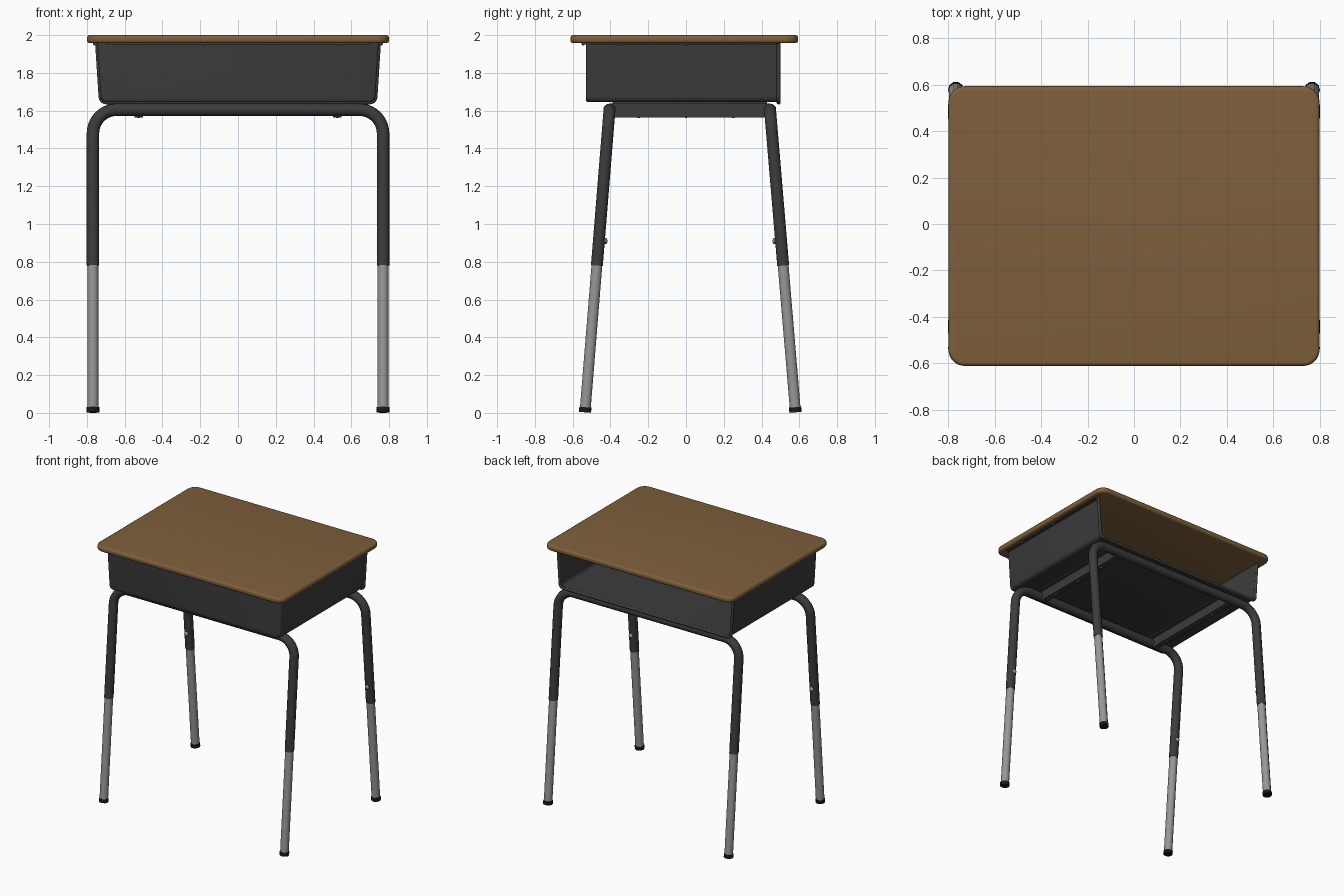
import bpy, bmesh, math
from mathutils import Vector

cube = bpy.data.objects.get("Cube")
if cube:
    bpy.data.objects.remove(cube, do_unlink=True)


def material(name, r, g, b):
    m = bpy.data.materials.new(name)
    m.use_nodes = True
    m.diffuse_color = (r, g, b, 1)
    m.node_tree.nodes["Principled BSDF"].inputs["Base Color"].default_value = (r, g, b, 1)
    return m


WOOD = material("brown laminate", 0.21, 0.115, 0.046)
STEEL = material("dark painted steel", 0.045, 0.045, 0.045)
CHROME = material("grey metal", 0.31, 0.31, 0.31)
RUBBER = material("black rubber", 0.01, 0.01, 0.01)


def finish(obj, mat, angle=40):
    obj.data.materials.clear()
    obj.data.materials.append(mat)
    bpy.ops.object.select_all(action="DESELECT")
    obj.select_set(True)
    bpy.context.view_layer.objects.active = obj
    bpy.ops.object.shade_smooth_by_angle(angle=math.radians(angle))
    return obj


def from_bmesh(name, bm, mat):
    bmesh.ops.recalc_face_normals(bm, faces=bm.faces)
    mesh = bpy.data.meshes.new(name)
    bm.to_mesh(mesh)
    bm.free()
    obj = bpy.data.objects.new(name, mesh)
    bpy.context.collection.objects.link(obj)
    return finish(obj, mat)


def box(name, low, high, mat):
    bm = bmesh.new()
    bmesh.ops.create_cube(bm, size=1)
    low, high = Vector(low), Vector(high)
    for v in bm.verts:
        v.co = (low + high) / 2 + v.co * (high - low)
    return from_bmesh(name, bm, mat)


def tube(name, points, radius, mat):
    curve = bpy.data.curves.new(name, "CURVE")
    curve.dimensions = "3D"
    curve.bevel_depth = radius
    curve.bevel_resolution = 3
    curve.use_fill_caps = True
    spline = curve.splines.new("POLY")
    spline.points.add(len(points) - 1)
    for p, co in zip(spline.points, points):
        p.co = (*co, 1)
    temp = bpy.data.objects.new(name + "_path", curve)
    bpy.context.collection.objects.link(temp)
    bpy.context.view_layer.update()
    mesh = bpy.data.meshes.new_from_object(
        temp.evaluated_get(bpy.context.evaluated_depsgraph_get()))
    bpy.data.objects.remove(temp, do_unlink=True)
    obj = bpy.data.objects.new(name, mesh)
    bpy.context.collection.objects.link(obj)
    return finish(obj, mat, 50)


def screw(name, centre, axis, radius=0.014):
    bm = bmesh.new()
    bmesh.ops.create_uvsphere(bm, u_segments=12, v_segments=6, radius=radius)
    bmesh.ops.scale(bm, vec=(1, 1, 0.7), verts=bm.verts)
    turn = Vector((0, 0, 1)).rotation_difference(Vector(axis)).to_matrix()
    bmesh.ops.rotate(bm, matrix=turn, verts=bm.verts)
    bmesh.ops.translate(bm, vec=centre, verts=bm.verts)
    return from_bmesh(name, bm, CHROME)


def arc(cx, cz, r, start, end, steps=8):
    for i in range(steps + 1):
        a = math.radians(start + (end - start) * i / steps)
        yield cx + r * math.cos(a), cz + r * math.sin(a)


# Tabletop: rounded corners, then softened edges
HX, FRONT, BACK = 0.80, -0.612, 0.594
bm = bmesh.new()
R = 0.07
outline = []
for cx, cy, a in ((HX - R, BACK - R, 0), (R - HX, BACK - R, 90),
                  (R - HX, FRONT + R, 180), (HX - R, FRONT + R, 270)):
    outline += arc(cx, cy, R, a, a + 90)
face = bm.faces.new([bm.verts.new((x, y, 1.957)) for x, y in outline])
top = bmesh.ops.extrude_face_region(bm, geom=[face])["geom"]
bmesh.ops.translate(bm, vec=(0, 0, 0.043), verts=[v for v in top if isinstance(v, bmesh.types.BMVert)])
rims = [e for e in bm.edges if abs(e.verts[0].co.z - e.verts[1].co.z) < 0.001]
bmesh.ops.bevel(bm, geom=rims, offset=0.016, segments=4, profile=0.5, affect="EDGES")
from_bmesh("tabletop", bm, WOOD)


# Book box: tapered U-shaped shell with a closed front and open back
def u_profile(grow=0.0):
    top_x, low_x, low_z, r = 0.745 + grow, 0.727 + grow, 1.645 - grow, 0.03
    right = [(top_x, 1.957)] + list(arc(low_x - r, low_z + r, r, 0, -90, 5))
    return right + [(-x, z) for x, z in reversed(right)]


Y0, Y1, WALL = -0.53, 0.49, 0.01
bm = bmesh.new()
outer, inner = u_profile(), u_profile(-WALL)


def ring(profile, y):
    return [bm.verts.new((x, y, z)) for x, z in profile]


# front edge is rounded in by a smaller first ring
rings = [ring(inner, Y0), ring(u_profile(-0.003), Y0 + 0.004), ring(outer, Y0 + 0.012),
         ring(outer, Y1), ring(inner, Y1), ring(inner, Y0 + WALL)]
for a, b in zip(rings, rings[1:]):
    for i in range(len(a) - 1):
        bm.faces.new((a[i], a[i + 1], b[i + 1], b[i]))
bm.faces.new(rings[0])
bm.faces.new(rings[-1])
from_bmesh("book_box", bm, STEEL)
tube("book_box_rolled_rim", [(x, Y1, z) for x, z in u_profile(0.001)], 0.011, STEEL)

# Mounting flanges under the tabletop, with screws
for side, s in (("left", 1), ("right", -1)):
    box(side + "_top_flange", (min(s * 0.735, s * 0.768), Y0 + 0.02, 1.95),
        (max(s * 0.735, s * 0.768), Y1 - 0.01, 1.958), STEEL)
    for i, y in enumerate((-0.35, 0.0, 0.35)):
        screw(f"{side}_flange_screw_{i}", (s * 0.759, y, 1.95), (0, 0, -1), 0.007)
box("front_top_flange", (-0.70, -0.552, 1.95), (0.70, -0.525, 1.958), STEEL)
for i in range(4):
    screw(f"front_flange_screw_{i}", (-0.54 + i * 0.36, -0.543, 1.95), (0, 0, -1), 0.007)

# Leg frames: one bent tube per pair, with telescoping lower legs
LEG_X, BAR_Z, BEND, JOINT = 0.768, 1.605, 0.125, 0.78
for end, foot_y, bar_y in (("front", -0.535, -0.405), ("back", 0.58, 0.445)):
    def lean(x, z):
        return x, foot_y + (bar_y - foot_y) * z / BAR_Z, z

    half = [(LEG_X, JOINT)] + list(arc(LEG_X - BEND, BAR_Z - BEND, BEND, 0, 90, 10))
    path = half + [(-x, z) for x, z in reversed(half)]
    tube(end + "_leg_frame", [lean(x, z) for x, z in path], 0.033, STEEL)
    for side, s in (("left", 1), ("right", -1)):
        name = f"{end}_{side}"
        tube(name + "_lower_leg", [lean(s * LEG_X, 0.02), lean(s * LEG_X, JOINT + 0.1)], 0.030, CHROME)
        tube(name + "_foot_cap", [lean(s * LEG_X, 0.003), lean(s * LEG_X, 0.03)], 0.034, RUBBER)
        inward = 1 if end == "front" else -1
        x, y, z = lean(s * LEG_X, 0.91)
        screw(name + "_height_screw", (x, y + inward * 0.034, z), (0, inward, 0), 0.017)

# Rails joining the two leg frames under the box
for side, s in (("left", 1), ("right", -1)):
    x = s * 0.525
    box(side + "_rail", (x - 0.022, -0.40, 1.565), (x + 0.022, 0.44, 1.637), STEEL)
    box(side + "_rail_flange", (x - 0.05, -0.39, 1.635), (x + 0.05, 0.43, 1.646), STEEL)
    for i, y in enumerate((-0.25, 0.0, 0.25)):
        screw(f"{side}_rail_screw_{i}", (x, y, 1.567), (0, 0, -1), 0.009)
